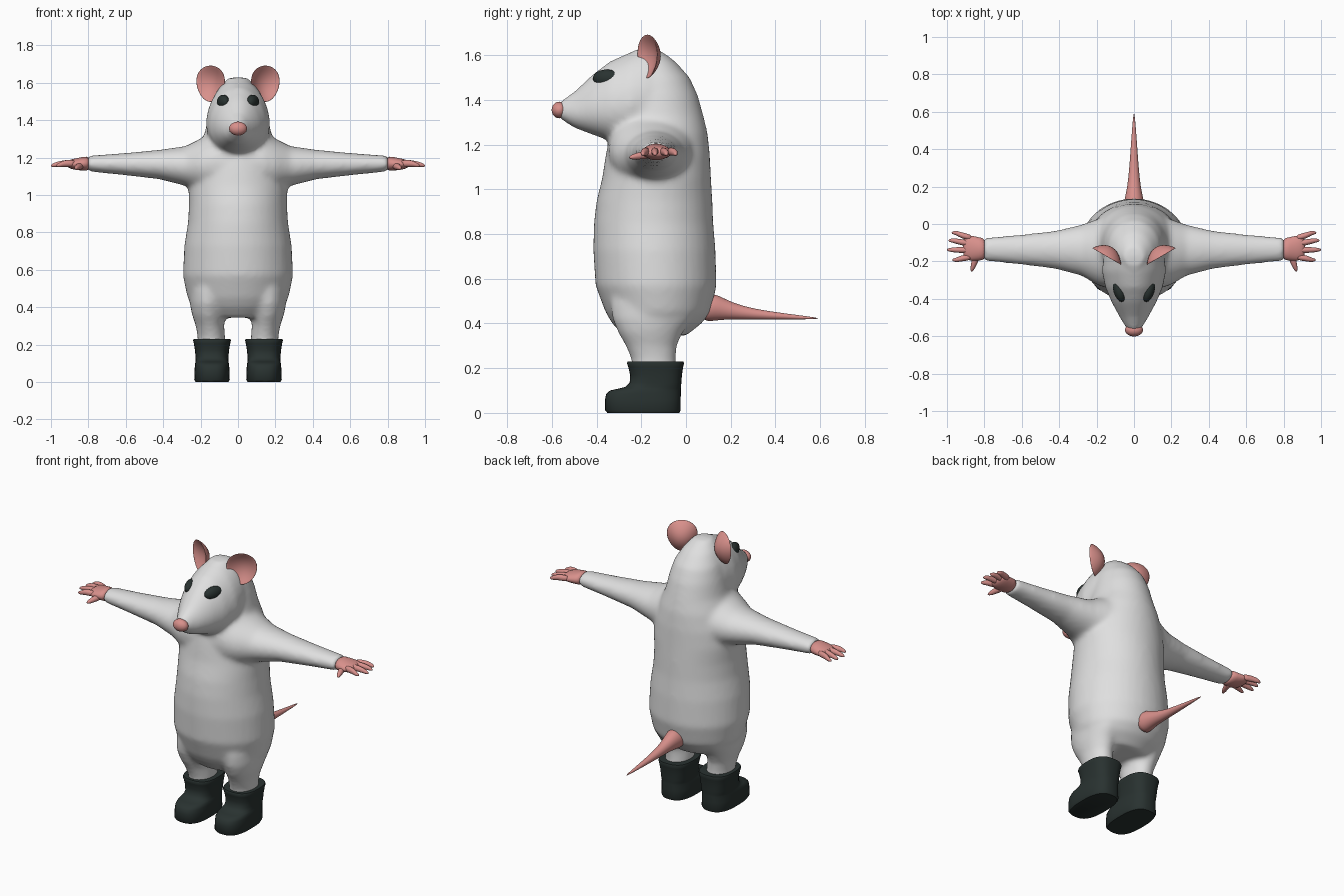
import bpy, bmesh
from math import sin, cos, pi, radians, copysign
from mathutils import Matrix, Vector

cube = bpy.data.objects.get("Cube")
if cube:
    bpy.data.objects.remove(cube, do_unlink=True)


def material(name, rgb):
    m = bpy.data.materials.new(name)
    m.use_nodes = True
    m.diffuse_color = (*rgb, 1)
    bsdf = next(n for n in m.node_tree.nodes if n.type == 'BSDF_PRINCIPLED')
    bsdf.inputs["Base Color"].default_value = (*rgb, 1)
    bsdf.inputs["Roughness"].default_value = 0.7
    return m


FUR = material("white fur", (0.74, 0.74, 0.74))
PINK = material("pink skin", (0.69, 0.28, 0.26))
DARK = material("dark rubber", (0.022, 0.032, 0.030))


def loft(bm, axis, rings, sides=24, power=2.0, pinch=0.0, side=1):
    """Skin rings (position, centre a, centre b, radius a, radius b) along an axis."""
    loops = []
    for t, ca, cb, ra, rb in rings:
        loop = []
        for i in range(sides):
            c, s = cos(2 * pi * i / sides), sin(2 * pi * i / sides)
            a = ca + ra * copysign(abs(c) ** (2 / power), c) * (1 - pinch * s)
            b = cb + rb * copysign(abs(s) ** (2 / power), s)
            x, y, z = {'x': (t, a, b), 'y': (a, t, b), 'z': (a, b, t)}[axis]
            loop.append(bm.verts.new((x * side, y, z)))
        loops.append(loop)
    for lo, hi in zip(loops, loops[1:]):
        for i in range(sides):
            j = (i + 1) % sides
            bm.faces.new((lo[i], lo[j], hi[j], hi[i]))
    bm.faces.new(loops[0])
    bm.faces.new(loops[-1])


def ellipsoid(bm, matrix, radii):
    m = matrix @ Matrix.Diagonal((*radii, 1))
    return bmesh.ops.create_uvsphere(bm, u_segments=28, v_segments=18, radius=1, matrix=m)


def finish(bm, name, mat, sharp=None, subdivide=0):
    bmesh.ops.recalc_face_normals(bm, faces=bm.faces)
    mesh = bpy.data.meshes.new(name)
    bm.to_mesh(mesh)
    bm.free()
    mesh.materials.append(mat)
    for p in mesh.polygons:
        p.use_smooth = True
    if sharp:
        mesh.set_sharp_from_angle(angle=radians(sharp))
    ob = bpy.data.objects.new(name, mesh)
    bpy.context.scene.collection.objects.link(ob)
    if subdivide:
        ob.modifiers.new("Round", 'SUBSURF').levels = subdivide
        ob.modifiers["Round"].render_levels = subdivide
    return ob


# Furry body: torso, head, arms and legs fused into one skin
bm = bmesh.new()
torso = [  # height, front y, back y, half width
    (.345, -.28, .00, .17), (.40, -.33, .07, .24), (.45, -.36, .11, .27),
    (.57, -.405, .137, .295), (.73, -.415, .132, .287), (.85, -.412, .122, .268),
    (.95, -.40, .118, .262), (1.05, -.375, .112, .265), (1.15, -.36, .107, .25),
    (1.25, -.34, .097, .215), (1.33, -.32, .078, .178), (1.42, -.30, .053, .16),
    (1.50, -.28, .017, .138), (1.57, -.26, -.045, .10), (1.625, -.23, -.12, .055)]
loft(bm, 'z', [(z, 0, (f + b) / 2, w, (b - f) / 2) for z, f, b, w in torso], 40)
head = [  # y, bottom, top, half width
    (-.575, 1.325, 1.38, .03), (-.54, 1.30, 1.41, .052), (-.50, 1.275, 1.437, .075),
    (-.42, 1.245, 1.512, .118), (-.34, 1.217, 1.573, .152), (-.25, 1.21, 1.613, .17),
    (-.17, 1.22, 1.635, .16), (-.08, 1.25, 1.60, .13)]
loft(bm, 'y', [(y, 0, (b + t) / 2, w, (t - b) / 2) for y, b, t, w in head], 32, pinch=.15)
for side in (1, -1):
    loft(bm, 'x', [(.06, -.15, 1.17, .20, .20), (.14, -.15, 1.168, .195, .175),
                   (.20, -.15, 1.16, .175, .142), (.28, -.14, 1.155, .137, .107),
                   (.42, -.138, 1.163, .102, .079), (.60, -.137, 1.165, .081, .060),
                   (.805, -.135, 1.168, .062, .042)], side=side)
    loft(bm, 'z', [(.18, .142, -.14, .074, .10), (.24, .142, -.145, .074, .10),
                   (.30, .15, -.155, .076, .115), (.36, .158, -.16, .088, .145),
                   (.42, .16, -.15, .098, .18), (.50, .15, -.14, .11, .20)], side=side)
body = finish(bm, "body", FUR)
remesh = body.modifiers.new("Fuse", 'REMESH')
remesh.mode = 'VOXEL'
remesh.voxel_size = .013
remesh.use_smooth_shade = True
blend = body.modifiers.new("Blend", 'SMOOTH')
blend.factor = .5
blend.iterations = 12

# Nose
bm = bmesh.new()
ellipsoid(bm, Matrix.Translation((0, -.567, 1.355)), (.048, .034, .037))
finish(bm, "nose", PINK)

# Tail
bm = bmesh.new()
loft(bm, 'y', [(.07, 0, .465, .058, .054), (.11, 0, .472, .056, .063), (.15, 0, .470, .047, .055),
               (.20, 0, .457, .036, .039), (.30, 0, .441, .025, .024),
               (.45, 0, .431, .015, .013), (.60, 0, .422, .003, .003)], subdivide := 20)
finish(bm, "tail", PINK, subdivide=1)

for side, label in ((1, "left"), (-1, "right")):
    # Eye
    bm = bmesh.new()
    place = Matrix.Translation((.079 * side, -.355, 1.497))
    ellipsoid(bm, place @ Matrix.Rotation(radians(-16 * side), 4, 'Z'), (.031, .063, .039))
    finish(bm, label + "_eye", DARK)

    # Ear: a thin disc bent into a cup that opens forward and outward
    bm = bmesh.new()
    ellipsoid(bm, Matrix.Identity(4), (.087, .012, .097))
    for v in bm.verts:
        r2 = (v.co.x / .087) ** 2 + (v.co.z / .097) ** 2
        v.co.y += .028 - .045 * r2
        v.co.x *= 1 + 1.5 * v.co.z
    bm.transform(Matrix.Translation((.138 * side, -.158, 1.595))
                 @ Matrix.Rotation(radians(30 * side), 4, 'Z'))
    finish(bm, label + "_ear", PINK)

    # Hand: palm, four fingers and a thumb
    bm = bmesh.new()
    loft(bm, 'x', [(.79, -.135, 1.168, .060, .041), (.83, -.133, 1.167, .062, .037),
                   (.87, -.130, 1.165, .070, .031), (.90, -.125, 1.165, .064, .024),
                   (.915, -.125, 1.165, .045, .012)], 20, side=side)
    for root, tip, reach in ((-.075, -.047, .975), (-.107, -.088, .992),
                             (-.140, -.138, 1.0), (-.175, -.192, .972)):
        mid = (root + tip) / 2
        loft(bm, 'x', [(.86, root, 1.168, .018, .020), (.925, mid, 1.170, .017, .019),
                       (reach - .025, tip, 1.163, .013, .014),
                       (reach - .006, tip, 1.158, .008, .009),
                       (reach, tip, 1.157, .003, .003)], 12, side=side)
    loft(bm, 'y', [(-.14, .835, 1.16, .024, .022), (-.20, .85, 1.152, .019, .018),
                   (-.24, .864, 1.145, .013, .013), (-.255, .868, 1.142, .004, .004)],
         12, side=side)
    finish(bm, label + "_hand", PINK, subdivide=1)

    # Boot: square-toed foot that narrows into a shaft with a flared rim
    bm = bmesh.new()
    boot = [  # height, toe y, heel y, half width
        (0, -.352, -.03, .088), (.012, -.362, -.024, .095), (.06, -.362, -.024, .093),
        (.085, -.357, -.023, .092), (.10, -.340, -.023, .090), (.108, -.305, -.023, .088),
        (.116, -.272, -.022, .087), (.135, -.252, -.021, .088), (.17, -.25, -.018, .091),
        (.205, -.258, -.013, .097), (.222, -.264, -.009, .101), (.23, -.260, -.012, .098)]
    loft(bm, 'z', [(z, .139, (t + h) / 2, w, (h - t) / 2) for z, t, h, w in boot],
         36, power=2.7, side=side)
    finish(bm, label + "_boot", DARK, sharp=50)
